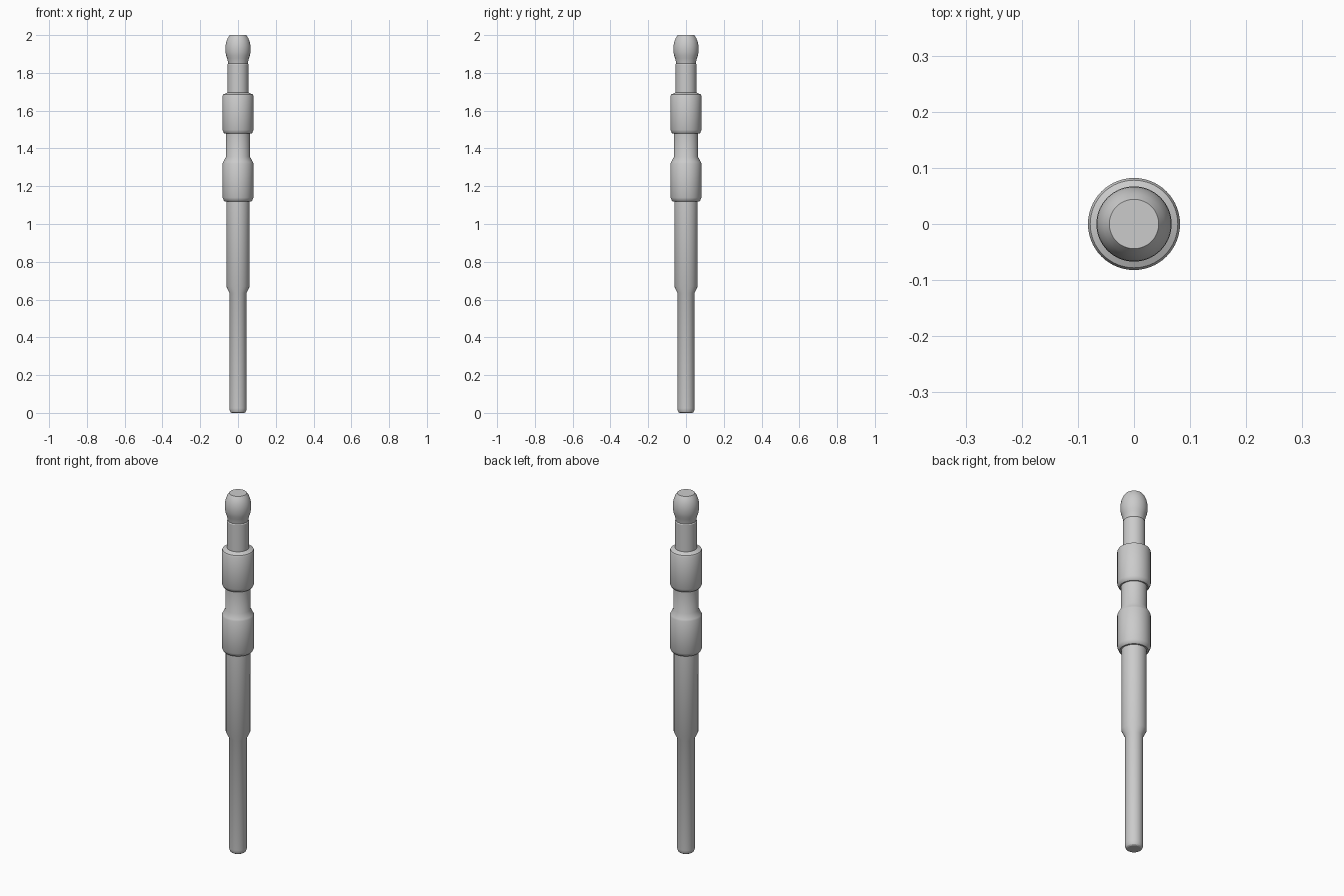
import bpy, bmesh, math

if "Cube" in bpy.data.objects:
    bpy.data.objects.remove(bpy.data.objects["Cube"])

SIDES = 64

def lathe(name, profile):
    """Revolve a (radius, z) profile around z and close both ends."""
    bm = bmesh.new()
    rings = []
    for r, z in profile:
        rings.append([bm.verts.new((r * math.cos(2 * math.pi * i / SIDES),
                                    r * math.sin(2 * math.pi * i / SIDES), z))
                      for i in range(SIDES)])
    for a, b in zip(rings, rings[1:]):
        for i in range(SIDES):
            j = (i + 1) % SIDES
            bm.faces.new((a[i], a[j], b[j], b[i]))
    bm.faces.new(rings[0][::-1])
    bm.faces.new(rings[-1])
    mesh = bpy.data.meshes.new(name)
    bm.to_mesh(mesh)
    bm.free()
    obj = bpy.data.objects.new(name, mesh)
    bpy.context.collection.objects.link(obj)
    bpy.context.view_layer.objects.active = obj
    obj.select_set(True)
    bpy.ops.object.shade_smooth_by_angle(angle=math.radians(30))
    obj.select_set(False)
    return obj

# Two wide collars share one outline; only the neck above them differs
def collar(z, neck, rise):
    return [(0.070, z), (0.075, z + 0.004), (0.082, z + 0.02),
            (0.082, z + 0.20), (0.078, z + 0.208), (neck, z + rise)]

# Turned shaft: rounded foot, thin pin, thicker middle, collars and neck
shaft = [(0.034, 0.0), (0.040, 0.004), (0.044, 0.013), (0.045, 0.025),
         (0.045, 0.635), (0.062, 0.67), (0.062, 1.12)]
shaft += collar(1.12, 0.064, 0.235)
shaft += [(0.064, 1.478)]
shaft += collar(1.478, 0.055, 0.218)
shaft += [(0.055, 1.845), (0.052, 1.85), (0.052, 1.88)]
lathe("turned_shaft", shaft)

# Rounded head, flared from a narrow throat to a flat top
head = [(0.052, 1.85), (0.054, 1.862), (0.058, 1.878), (0.063, 1.893),
        (0.066, 1.91), (0.067, 1.928), (0.066, 1.945), (0.062, 1.965),
        (0.054, 1.985), (0.044, 2.0)]
lathe("rounded_head", head)
